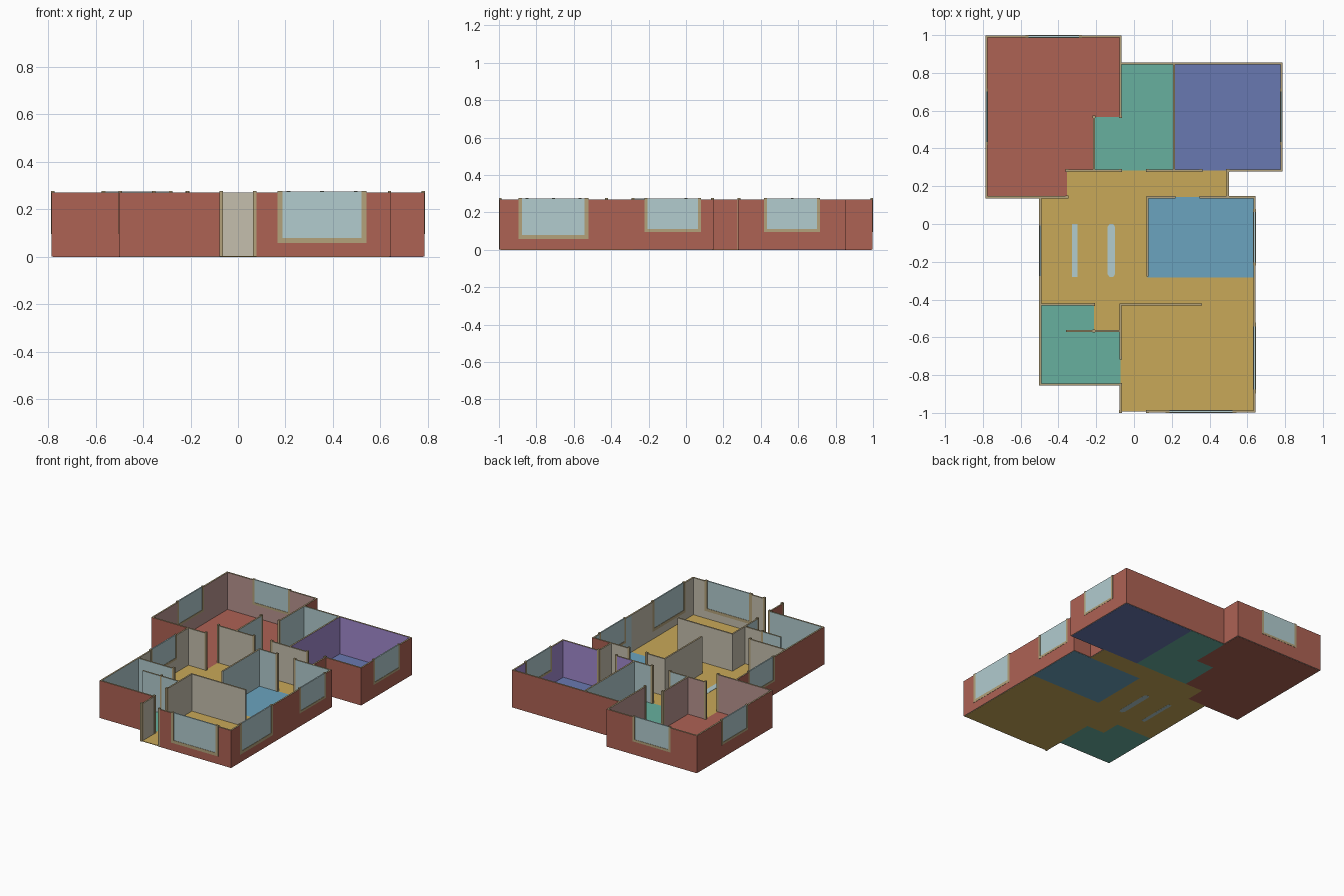
import bpy, bmesh

if "Cube" in bpy.data.objects:
    bpy.data.objects.remove(bpy.data.objects["Cube"])

U = 0.1418            # plan module
T = 0.011             # wall thickness
WALL_H, TRIM_H = 0.27, 0.277
TRIM_D = 0.014        # trim depth


def material(name, hexa):
    def lin(c):
        c /= 255
        return c / 12.92 if c <= 0.04045 else ((c + 0.055) / 1.055) ** 2.4
    m = bpy.data.materials.new(name)
    m.diffuse_color = [lin(int(hexa[i:i + 2], 16)) for i in (0, 2, 4)] + [1]
    m.use_nodes = True
    m.node_tree.nodes["Principled BSDF"].inputs["Base Color"].default_value = m.diffuse_color
    return m


COLOURS = {"brick_red": "AE6254", "gold": "C9A959", "green": "67B09F",
           "slate_blue": "6979B1", "light_blue": "6BA4BF", "pale_glass": "B2CCCF",
           "tan_trim": "B3A27B", "beige": "C5BFAD", "purple": "A189CD",
           "dusty_pink": "B8948F"}
MATS = {n: material(n, h) for n, h in COLOURS.items()}
NAMES = list(MATS)


def finish(name, bm, mats):
    bmesh.ops.recalc_face_normals(bm, faces=bm.faces[:])
    me = bpy.data.meshes.new(name)
    bm.to_mesh(me)
    bm.free()
    for m in mats:
        me.materials.append(MATS[m])
    ob = bpy.data.objects.new(name, me)
    bpy.context.collection.objects.link(ob)
    return ob


def slab(name, pts, z0, z1, mat):
    """Plan outline extruded upwards."""
    bm = bmesh.new()
    f = bm.faces.new([bm.verts.new((x, y, z0)) for x, y in pts])
    up = bmesh.ops.extrude_face_region(bm, geom=[f])
    for v in up["geom"]:
        if isinstance(v, bmesh.types.BMVert):
            v.co.z = z1
    return finish(name, bm, [mat])


def rect(x0, y0, x1, y1):
    return [(x0, y0), (x1, y0), (x1, y1), (x0, y1)]


# Rooms in plan modules: outline, floor colour, wall colour
ROOMS = {
    "main_bedroom": ([(-5.5, 1), (-2.5, 1), (-2.5, 2), (-1.5, 2), (-1.5, 4), (-.5, 4),
                      (-.5, 7), (-5.5, 7)], "brick_red", "dusty_pink"),
    "upper_bathroom": ([(-1.5, 2), (1.5, 2), (1.5, 6), (-.5, 6), (-.5, 4), (-1.5, 4)],
                       "green", "pale_glass"),
    "second_bedroom": (rect(1.5, 2, 5.5, 6), "slate_blue", "purple"),
    "kitchen": (rect(.5, -2, 4.5, 1), "light_blue", "pale_glass"),
    "lower_bathroom": ([(-3.5, -6), (-.5, -6), (-.5, -4), (-1.5, -4), (-1.5, -3),
                        (-3.5, -3)], "green", "pale_glass"),
    "living_room": ([(-3.5, -3), (-1.5, -3), (-1.5, -4), (-.5, -4), (-.5, -7), (4.5, -7),
                     (4.5, -2), (.5, -2), (.5, 1), (3.5, 1), (3.5, 2), (-2.5, 2),
                     (-2.5, 1), (-3.5, 1)], "gold", "beige"),
}


def paint_at(x, y):
    """Wall colour facing the plan point; brick outside."""
    for pts, _, wall in ROOMS.values():
        inside = False
        for (ax, ay), (bx, by) in zip(pts, pts[1:] + pts[:1]):
            if (ay > y) != (by > y) and x < ax + (y - ay) * (bx - ax) / (by - ay):
                inside = not inside
        if inside:
            return wall
    return "brick_red"


# Floors
for name, (pts, floor, _) in ROOMS.items():
    slab(name + "_floor", [(x * U, y * U) for x, y in pts], 0, 0.004, floor)

# Pale floor strips
slab("floor_strip_left", rect(-.327, -.28, -.3, 0), -0.0005, 0.006, "pale_glass")
slab("floor_strip_right", [(-.13, -.28), (-.11, -.28), (-.1, -.265), (-.1, -.015), (-.11, 0),
                           (-.13, 0), (-.14, -.015), (-.14, -.265)], -0.0005, 0.006, "pale_glass")


def bar(name, axis, c, s0, s1, depth, z0, z1, mat):
    """Box along a wall line; s0 and s1 in real units."""
    d = depth / 2
    c *= U
    r = rect(s0, c - d, s1, c + d) if axis == "x" else rect(c - d, s0, c + d, s1)
    return slab(name, r, z0, z1, mat)


def wall(name, axis, c, a, b, ea, eb, h):
    """Wall strip whose two sides take the colours of the rooms they face."""
    cuts = sorted({a, b} | {k / 2 for k in range(-16, 17) if a < k / 2 < b})
    place = (lambda s, t: (s, t)) if axis == "x" else (lambda s, t: (t, s))
    bm = bmesh.new()
    rings = []
    for s in cuts:
        off = -ea if s == a else eb if s == b else 0
        rings.append([bm.verts.new((*place(s * U + off, c * U + t * T / 2), z))
                      for t, z in ((-1, .001), (1, .001), (1, h), (-1, h))])

    def face(vs, mat):
        bm.faces.new(vs).material_index = NAMES.index(mat)
    for i, (p, q) in enumerate(zip(rings, rings[1:])):
        mid = (cuts[i] + cuts[i + 1]) / 2
        lo, hi = paint_at(*place(mid, c - .2)), paint_at(*place(mid, c + .2))
        for k, mat in enumerate(("beige", hi, "tan_trim", lo)):
            n = (k + 1) % 4
            face([p[k], p[n], q[n], q[k]], mat)
    face(rings[0], paint_at(*place(a - .2, c + .01)))
    face(rings[-1], paint_at(*place(b + .2, c + .01)))
    finish(name, bm, NAMES)


# Window kinds: sill bottom, trim width
WINDOWS = {"small": (0.095, 0.016), "large": (0.057, 0.021)}


def run(name, axis, c, a, b, *openings):
    """A wall line with its doorways and windows."""
    end = T / 2 if axis == "x" else -T / 2
    at = a
    for i, (s, e, kind) in enumerate(openings):
        tag = f"{name}_{kind}_{i}"
        if s > at:
            wall(f"{tag}_wall", axis, c, at, s, end if at == a else 0, 0, WALL_H)
        at = e
        sill, w = WINDOWS.get(kind, (0.001, 0.016))
        s0, s1 = s * U, e * U
        for side, p in (("start", s0), ("end", s1)):
            bar(f"{tag}_jamb_{side}", axis, c, p - w / 2, p + w / 2, TRIM_D, sill, TRIM_H, "tan_trim")
        if kind != "door":
            wall(f"{tag}_wall_below", axis, c, s, e, 0, 0, sill + .005)
            bar(f"{tag}_sill", axis, c, s0 + w / 2, s1 - w / 2, TRIM_D, sill, sill + w, "tan_trim")
            bar(f"{tag}_glass", axis, c, s0 + w / 2, s1 - w / 2, 0.009, sill + w, 0.275, "pale_glass")
    if b > at:
        wall(f"{name}_wall", axis, c, at, b, end if at == a else 0, end, WALL_H)


# Walls running left to right
run("back_left", "x", 7, -5.5, -.5, (-4, -2, "small"))
run("back_right", "x", 6, -.5, 5.5)
run("ensuite", "x", 4, -1.5, -.5, (-1.5, -.5, "door"))
run("hall_back", "x", 2, -2.5, 5.5, (-.5, .5, "door"), (2.5, 3.5, "door"))
run("bedroom_front", "x", 1, -5.5, -2.5)
run("kitchen_back", "x", 1, .5, 4.5, (1.5, 2.5, "door"))
run("bathroom_back", "x", -3, -3.5, -1.5)
run("living_divider", "x", -3, -.5, 2.5)
run("bathroom_divider", "x", -4, -2.5, -.5)
run("bathroom_front", "x", -6, -3.5, -.5)
run("front", "x", -7, -.5, 4.5, (-.5, .5, "door"), (1.25, 3.75, "large"))

# Walls running front to back
run("bedroom_left", "y", -5.5, 1, 7, (3, 5, "small"))
run("living_left", "y", -3.5, -6, 1, (-2, 0, "small"))
run("bedroom_entry", "y", -2.5, 1, 2, (1, 2, "door"))
run("upper_bath_left", "y", -1.5, 2, 4)
run("lower_bath_entry", "y", -1.5, -4, -3, (-4, -3, "door"))
run("bedroom_right", "y", -.5, 4, 7)
run("entry_left", "y", -.5, -7, -3, (-6, -5, "door"))
run("kitchen_left", "y", .5, -2, 1)
run("upper_bath_right", "y", 1.5, 2, 6)
run("hall_right", "y", 3.5, 1, 2)
run("living_right", "y", 4.5, -7, 1, (-6.25, -3.75, "large"), (-1.5, .5, "small"))
run("second_bedroom_right", "y", 5.5, 2, 6, (3, 5, "small"))
